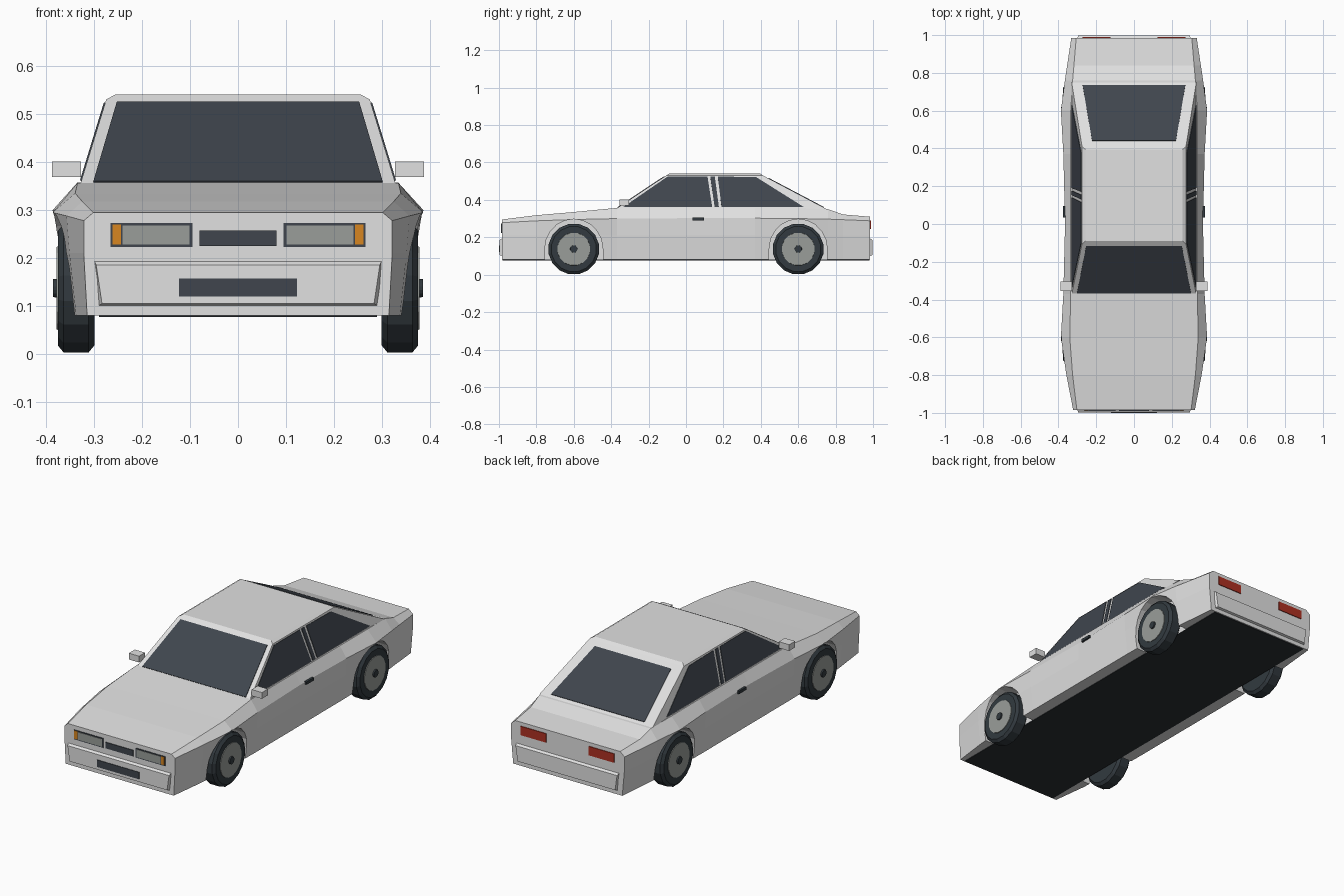
import bpy, bmesh, math
from mathutils import Vector

if "Cube" in bpy.data.objects:
    bpy.data.objects.remove(bpy.data.objects["Cube"])


def material(name, r, g, b):
    m = bpy.data.materials.new(name)
    m.use_nodes = True
    m.diffuse_color = (r, g, b, 1)
    m.node_tree.nodes["Principled BSDF"].inputs["Base Color"].default_value = (r, g, b, 1)
    return m


PAINT = material("white_paint", 0.75, 0.75, 0.75)
GLASS = material("dark_glass", 0.05, 0.06, 0.075)
RUBBER = material("tyre_black", 0.032, 0.042, 0.05)
FLOOR = material("underbody_black", 0.025, 0.03, 0.034)
GREY = material("lens_and_rim_grey", 0.32, 0.34, 0.32)
AMBER = material("indicator_amber", 0.68, 0.24, 0.015)
RED = material("tail_light_red", 0.42, 0.03, 0.016)


def loft(name, rings, mat):
    """Skin a row of equal closed rings and cap both ends."""
    bm = bmesh.new()
    rows = [[bm.verts.new(p) for p in ring] for ring in rings]
    n = len(rows[0])
    for a, b in zip(rows, rows[1:]):
        for i in range(n):
            j = (i + 1) % n
            bm.faces.new((a[i], a[j], b[j], b[i]))
    bm.faces.new(rows[0])
    bm.faces.new(rows[-1])
    bmesh.ops.recalc_face_normals(bm, faces=bm.faces)
    mesh = bpy.data.meshes.new(name)
    bm.to_mesh(mesh)
    bm.free()
    mesh.materials.append(mat)
    obj = bpy.data.objects.new(name, mesh)
    bpy.context.collection.objects.link(obj)
    return obj


def plate(name, pts, mat, t=0.003):
    """Thin panel centred on a flat outline."""
    pts = [Vector(p) for p in pts]
    n = (pts[1] - pts[0]).cross(pts[2] - pts[0]).normalized() * t
    return loft(name, [[p - n for p in pts], [p + n for p in pts]], mat)


def box(name, x0, x1, y0, y1, z0, z1, mat):
    rings = [[(x0, y, z0), (x1, y, z0), (x1, y, z1), (x0, y, z1)] for y in (y0, y1)]
    return loft(name, rings, mat)


def disc_ring(x, r, n=16):
    turn = [2 * math.pi * (i + 0.5) / n for i in range(n)]
    return [(x, r * math.cos(a), r * math.sin(a)) for a in turn]


# Body shell: y, half widths at sill / waist / crease / shoulder, crease z, shoulder z
sections = [
    (-0.985, 0.315, 0.322, 0.322, 0.302, 0.278, 0.295),
    (-0.80, 0.338, 0.352, 0.358, 0.325, 0.288, 0.318),
    (-0.60, 0.352, 0.372, 0.387, 0.340, 0.295, 0.335),
    (-0.37, 0.355, 0.368, 0.374, 0.335, 0.300, 0.357),
    (0.0, 0.355, 0.365, 0.365, 0.335, 0.302, 0.358),
    (0.37, 0.355, 0.368, 0.374, 0.335, 0.302, 0.358),
    (0.60, 0.352, 0.372, 0.387, 0.335, 0.300, 0.357),
    (0.76, 0.340, 0.358, 0.366, 0.325, 0.297, 0.350),
    (0.84, 0.332, 0.347, 0.354, 0.318, 0.294, 0.322),
    (0.985, 0.318, 0.330, 0.332, 0.306, 0.288, 0.310),
]
rings = []
for y, sill, waist, crease, shoulder, zc, zs in sections:
    half = [(sill, y, 0.08), (waist, y, 0.21), (crease, y, zc), (shoulder, y, zs)]
    rings.append(half + [(-x, yy, z) for x, yy, z in reversed(half)])
body = loft("body_shell", rings, PAINT)

# Wheel arches cut from the shell
arch = [(-0.155, 0.0)]
arch += [(-0.155 * math.cos(a), 0.14 + 0.157 * math.sin(a))
         for a in [math.pi * i / 10 for i in range(11)]]
arch += [(0.155, 0.0)]
cutters = []
for s in (-1, 1):
    for cy in (-0.6, 0.6):
        c = loft("arch_cutter", [[(s * x, cy + y, z) for y, z in arch] for x in (0.29, 0.5)], PAINT)
        c.hide_render = True
        cutters.append(c)
        mod = body.modifiers.new("arch", "BOOLEAN")
        mod.operation = "DIFFERENCE"
        mod.solver = "EXACT"
        mod.object = c
bpy.context.view_layer.update()
cut = bpy.data.meshes.new_from_object(body.evaluated_get(bpy.context.evaluated_depsgraph_get()))
body.modifiers.clear()
body.data = cut
for c in cutters:
    bpy.data.objects.remove(c)

box("underbody", -0.29, 0.29, -0.98, 0.98, 0.077, 0.083, FLOOR)

# Cabin: base, eave and roof outlines
BASE_X, EAVE_X, BASE_Z, EAVE_Z = 0.33, 0.275, 0.352, 0.531
FRONT_Y, REAR_Y = (-0.375, -0.105), (0.75, 0.41)


def outline(x, y0, y1, z):
    return [(-x, y0, z), (x, y0, z), (x, y1, z), (-x, y1, z)]


loft("cabin", [outline(BASE_X, FRONT_Y[0], REAR_Y[0], BASE_Z),
               outline(EAVE_X, FRONT_Y[1], REAR_Y[1], EAVE_Z),
               outline(0.257, -0.09, 0.395, 0.541)], PAINT)


def slope(z, a, b):
    return a + (b - a) * (z - BASE_Z) / (EAVE_Z - BASE_Z)


def end_glass(name, ys, low, high):
    (xl, zl), (xh, zh) = low, high
    yl, yh = slope(zl, *ys), slope(zh, *ys)
    plate(name, [(-xl, yl, zl), (xl, yl, zl), (xh, yh, zh), (-xh, yh, zh)], GLASS)


end_glass("windscreen", FRONT_Y, (0.302, 0.358), (0.253, 0.524))
end_glass("rear_window", REAR_Y, (0.272, 0.360), (0.222, 0.515))

# Side windows and the dark strip in the door pillar
side_panes = {
    "front_window": [(-0.335, 0.361), (0.14, 0.361), (0.115, 0.524), (-0.098, 0.524)],
    "pillar_strip": [(0.153, 0.361), (0.176, 0.361), (0.154, 0.524), (0.130, 0.524)],
    "rear_side_window": [(0.19, 0.361), (0.63, 0.361), (0.375, 0.521), (0.17, 0.524)],
}
for side, s in (("left", 1), ("right", -1)):
    for name, pane in side_panes.items():
        plate(side + "_" + name,
              [(s * slope(z, BASE_X, EAVE_X), y, z) for y, z in pane], GLASS)

    # Mirror and door handle
    a, b = sorted((s * 0.328, s * 0.388))
    box(side + "_mirror", a, b, -0.355, -0.305, 0.369, 0.402, PAINT)
    a, b = sorted((s * 0.36, s * 0.376))
    box(side + "_door_handle", a, b, 0.035, 0.095, 0.291, 0.306, RUBBER)

    # Headlight and tail light
    for name, x0, x1, z0, z1, depth, mat in (
            ("headlight_frame", 0.095, 0.266, 0.223, 0.273, 0.988, GLASS),
            ("headlight_lens", 0.101, 0.241, 0.228, 0.268, 0.990, GREY),
            ("indicator", 0.244, 0.262, 0.228, 0.270, 0.990, AMBER)):
        a, b = sorted((s * x0, s * x1))
        box(side + "_" + name, a, b, -depth, -0.983, z0, z1, mat)
    a, b = sorted((s * 0.125, s * 0.272))
    box(side + "_tail_light", a, b, 0.983, 0.989, 0.243, 0.290, RED)

    # Wheels
    for end, cy in (("front", -0.6), ("rear", 0.6)):
        parts = (
            ("tyre", [(0.30, 0.122), (0.312, 0.137), (0.364, 0.137), (0.376, 0.122)], RUBBER),
            ("rim", [(0.37, 0.09), (0.379, 0.088)], GREY),
            ("hub", [(0.37, 0.021), (0.386, 0.019)], RUBBER))
        for name, profile, mat in parts:
            wheel = loft(side + "_" + end + "_" + name,
                         [disc_ring(s * x, r) for x, r in profile], mat)
            wheel.location = (0, cy, 0.137)

# Bumpers with chamfered edges
for name, s in (("front_bumper", -1), ("rear_bumper", 1)):
    loft(name, [[(-xb, s * y, z0), (xb, s * y, z0), (xt, s * y, z1), (-xt, s * y, z1)]
                for y, xb, xt, z0, z1 in ((0.975, 0.295, 0.302, 0.098, 0.200),
                                          (0.997, 0.284, 0.296, 0.105, 0.185))], PAINT)

# Grille and lower intake
box("grille", -0.08, 0.08, -0.989, -0.983, 0.225, 0.257, GLASS)
box("lower_intake", -0.123, 0.123, -1.0, -0.994, 0.120, 0.157, GLASS)
